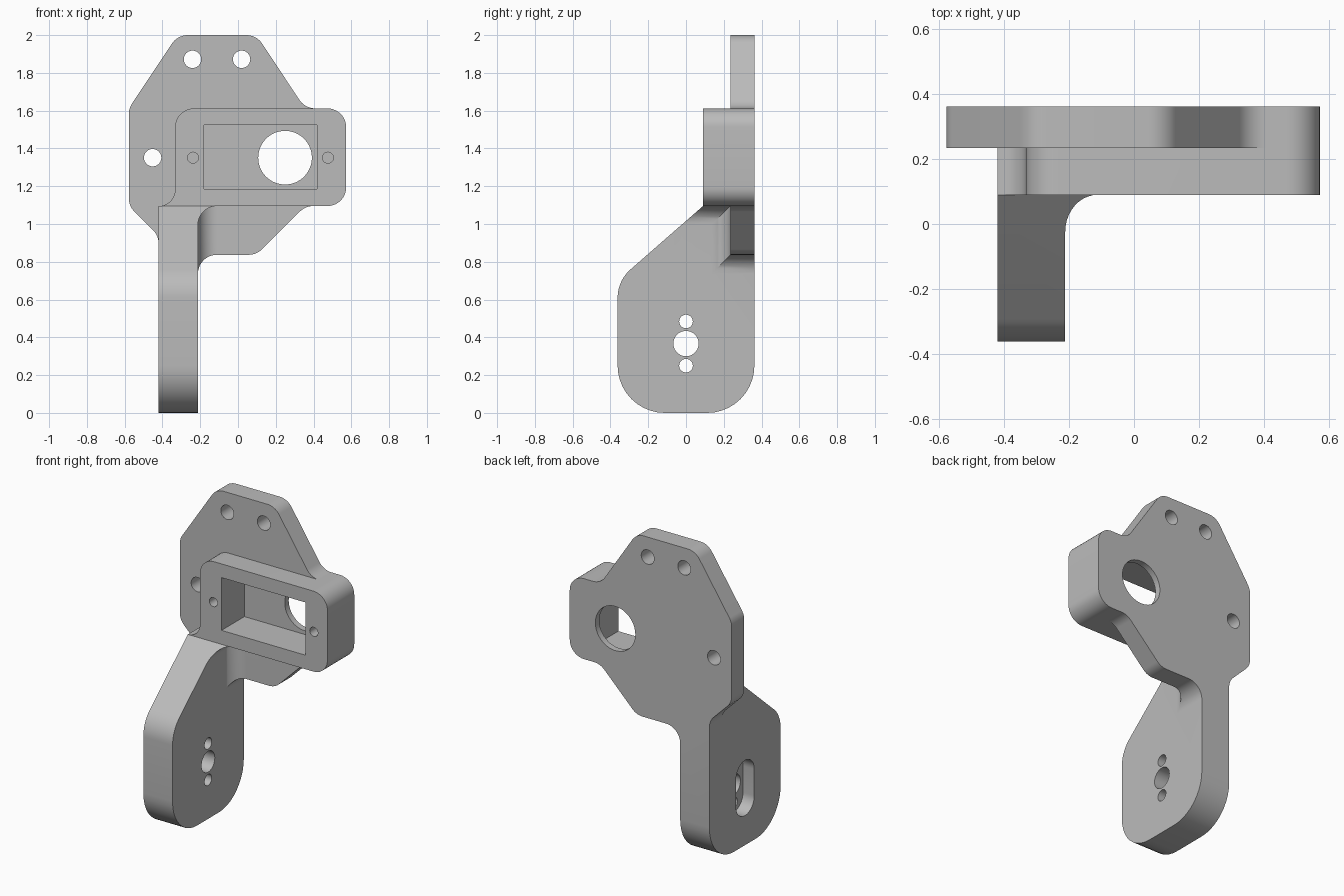
import bpy, bmesh, math
from mathutils import Vector

cube = bpy.data.objects.get("Cube")
if cube:
    bpy.data.objects.remove(cube, do_unlink=True)

grey = bpy.data.materials.new("plain grey")
grey.use_nodes = True
COLOUR = (0.5, 0.5, 0.5, 1)
grey.diffuse_color = COLOUR
grey.node_tree.nodes["Principled BSDF"].inputs["Base Color"].default_value = COLOUR


def rounded(corners, steps=10):
    """Outline from (u, v, radius) corners, convex or concave."""
    pts = []
    for i, (u, v, r) in enumerate(corners):
        p = Vector((u, v))
        if r == 0:
            pts.append(p)
            continue
        a = (Vector(corners[i - 1][:2]) - p).normalized()
        b = (Vector(corners[(i + 1) % len(corners)][:2]) - p).normalized()
        half = a.angle(b) / 2
        centre = p + (a + b).normalized() * r / math.sin(half)
        start = p + a * r / math.tan(half) - centre
        end = p + b * r / math.tan(half) - centre
        sweep = math.pi - 2 * half
        for k in range(steps + 1):
            t = k / steps
            w = (start * math.sin((1 - t) * sweep) + end * math.sin(t * sweep)) / math.sin(sweep)
            pts.append(centre + w)
    return pts


def circle(u, v, r, n=40):
    return [Vector((u + r * math.cos(math.tau * k / n), v + r * math.sin(math.tau * k / n)))
            for k in range(n)]


def rect(u0, u1, v0, v1, r=0):
    return rounded([(u0, v0, r), (u1, v0, r), (u1, v1, r), (u0, v1, r)])


def prism(name, outline, axis, lo, hi):
    """Extrude a flat outline along one axis."""
    place = {"x": lambda p, d: (d, p.x, p.y),
             "y": lambda p, d: (p.x, d, p.y),
             "z": lambda p, d: (p.x, p.y, d)}[axis]
    bm = bmesh.new()
    base = bm.faces.new([bm.verts.new(place(p, lo)) for p in outline])
    top = bmesh.ops.extrude_face_region(bm, geom=[base])["geom"]
    shift = Vector(place(Vector((0, 0)), hi - lo))
    bmesh.ops.translate(bm, vec=shift, verts=[g for g in top if isinstance(g, bmesh.types.BMVert)])
    bmesh.ops.recalc_face_normals(bm, faces=bm.faces)
    mesh = bpy.data.meshes.new(name)
    bm.to_mesh(mesh)
    bm.free()
    mesh.materials.append(grey)
    ob = bpy.data.objects.new(name, mesh)
    bpy.context.collection.objects.link(ob)
    return ob


def combine(target, tool, operation):
    """Apply a boolean and drop the tool."""
    mod = target.modifiers.new("boolean", "BOOLEAN")
    mod.operation, mod.solver, mod.object = operation, "EXACT", tool
    bpy.context.view_layer.objects.active = target
    bpy.ops.object.modifier_apply(modifier=mod.name)
    bpy.data.objects.remove(tool, do_unlink=True)


R = 0.1
FRONT, STEP, BACK = 0.09, 0.235, 0.362
ARM_L, ARM_R, SHELF, TOP = -0.42, -0.212, 1.095, 1.612

# Mounting plate with the strip that runs down behind the arm
plate_outline = rounded([
    (ARM_L, 0.5, 0), (ARM_R, 0.5, 0), (ARM_R, 0.837, R), (0.098, 0.837, R),
    (0.357, SHELF, R), (0.573, SHELF, R), (0.573, TOP, R), (0.355, TOP, R),
    (0.098, 2, R), (-0.32, 2, R), (-0.578, TOP, R), (-0.578, SHELF, R), (ARM_L, 0.937, R)])
bracket = prism("bracket", plate_outline, "y", STEP, BACK)

# Arm: side profile crossed with the front profile that flares under the housing
arm = prism("arm", rounded([
    (-0.362, 0, 0.25), (BACK, 0, 0.25), (BACK, SHELF, 0), (FRONT, SHELF, 0),
    (-0.362, 0.70, 0.2)]), "x", -0.6, 0.2)
arm_front = prism("arm_front", rounded([
    (ARM_L, -0.1, 0), (ARM_R, -0.1, 0), (ARM_R, SHELF, R), (-0.111, SHELF, 0),
    (-0.111, 1.2, 0), (ARM_L, 1.2, 0)]), "y", -0.5, 0.5)
# Keep the flare in front of the plate only
flare_trim = prism("flare_trim", rect(ARM_R, 0.3, 0.5, 1.3), "y", STEP, 0.6)
combine(arm, arm_front, "INTERSECT")
combine(arm, flare_trim, "DIFFERENCE")

# Inside fillet between arm and plate
fillet = prism("fillet", rounded([
    (-0.3, 0.12, 0), (ARM_R, 0.12, 0), (ARM_R, STEP, R), (-0.111, STEP, 0),
    (-0.111, 0.3, 0), (-0.3, 0.3, 0)]), "z", 0.7, SHELF)
combine(fillet, prism("fillet_trim", plate_outline, "y", 0, 0.5), "INTERSECT")

# Rectangular housing with a flared lower corner
housing = prism("housing", rounded([
    (ARM_L, SHELF, 0), (0.573, SHELF, R), (0.573, TOP, R), (-0.333, TOP, R),
    (-0.333, SHELF + 0.002, 0.086)]), "y", FRONT, BACK)

for part in (arm, fillet, housing):
    combine(bracket, part, "UNION")

# Housing pocket, large opening and screw holes
cutters = [prism("pocket", rect(-0.18, 0.418, 1.185, 1.524), "y", 0, 0.322),
           prism("opening", circle(0.249, 1.351, 0.142, 64), "y", 0.25, 0.5)]
for x in (-0.238, 0.476):
    cutters.append(prism("screw_hole", circle(x, 1.351, 0.029), "y", 0, 0.24))
for x, z in ((-0.241, 1.872), (0.019, 1.872), (-0.452, 1.351)):
    cutters.append(prism("plate_hole", circle(x, z, 0.046), "y", 0.1, 0.5))

# Arm slot on the outer side and the three holes behind it
cutters.append(prism("slot", rect(-0.093, 0.093, 0.19, 0.545, 0.0925), "x", -0.6, -0.34))
for z, r in ((0.25, 0.036), (0.367, 0.067), (0.484, 0.036)):
    cutters.append(prism("arm_hole", circle(0, z, r), "x", -0.6, 0))
for cutter in cutters:
    combine(bracket, cutter, "DIFFERENCE")

# Tidy flat areas and shade
bm = bmesh.new()
bm.from_mesh(bracket.data)
bmesh.ops.remove_doubles(bm, verts=bm.verts, dist=0.0003)
bmesh.ops.dissolve_limit(bm, angle_limit=0.005, verts=bm.verts, edges=bm.edges)
bm.to_mesh(bracket.data)
bm.free()
bpy.ops.object.select_all(action="DESELECT")
bracket.select_set(True)
bpy.context.view_layer.objects.active = bracket
bpy.ops.object.shade_smooth_by_angle(angle=math.radians(30))
